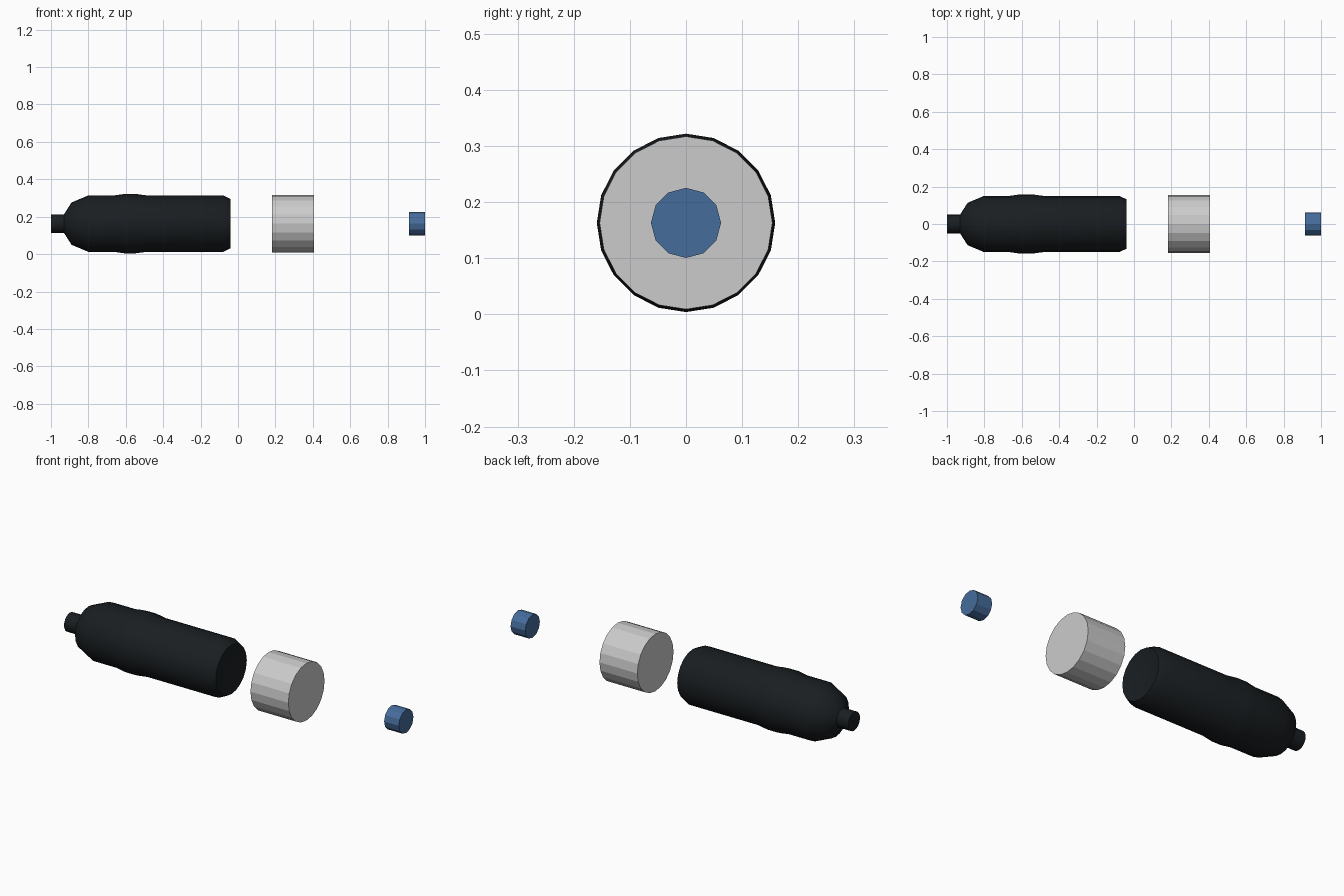
import bpy, bmesh
from math import sin, cos, tau

if "Cube" in bpy.data.objects:
    bpy.data.objects.remove(bpy.data.objects["Cube"])

AXIS_Z = 0.163  # height of the shared lengthwise axis


def lathe(name, profile, sides, color=None, smooth=False):
    """Revolve (x, radius) points about the x axis; closed at both ends."""
    bm = bmesh.new()
    rings = []
    for x, r in profile:
        if r == 0:
            rings.append([bm.verts.new((x, 0, 0))] * sides)
        else:
            rings.append([bm.verts.new((x, r * sin(tau * i / sides), r * cos(tau * i / sides)))
                          for i in range(sides)])
    for a, b in zip(rings, rings[1:]):
        for i in range(sides):
            j = (i + 1) % sides
            bm.faces.new(list(dict.fromkeys((a[i], a[j], b[j], b[i]))))
    for ring in (rings[0], rings[-1]):
        if ring[0] is not ring[1]:
            bm.faces.new(ring)
    bmesh.ops.recalc_face_normals(bm, faces=bm.faces)
    mesh = bpy.data.meshes.new(name)
    bm.to_mesh(mesh)
    bm.free()
    obj = bpy.data.objects.new(name, mesh)
    obj.location.z = AXIS_Z
    bpy.context.collection.objects.link(obj)
    if color:
        mat = bpy.data.materials.new(name + "_color")
        mat.diffuse_color = (*color, 1)
        mat.use_nodes = True
        mat.node_tree.nodes["Principled BSDF"].inputs["Base Color"].default_value = mat.diffuse_color
        mesh.materials.append(mat)
    if smooth:
        bpy.ops.object.select_all(action='DESELECT')
        obj.select_set(True)
        bpy.context.view_layer.objects.active = obj
        bpy.ops.object.shade_smooth_by_angle(angle=0.7)
    return obj


# Bottle lying on its side: neck, shoulder, swollen band, body, dented base
lathe("bottle_body", [
    (-1.0, 0.05), (-0.93, 0.05), (-0.89, 0.113), (-0.80, 0.151),
    (-0.66, 0.151), (-0.605, 0.159), (-0.55, 0.159), (-0.49, 0.151),
    (-0.08, 0.151), (-0.04, 0.132), (-0.065, 0.0),
], 20, (0.010, 0.013, 0.015), smooth=True)

# Separate wide lid
lathe("wide_lid", [(0.182, 0.154), (0.407, 0.154)], 20)

# Small screw cap
lathe("small_cap", [(0.913, 0.0625), (1.0, 0.0625)], 12, (0.06, 0.15, 0.33))
